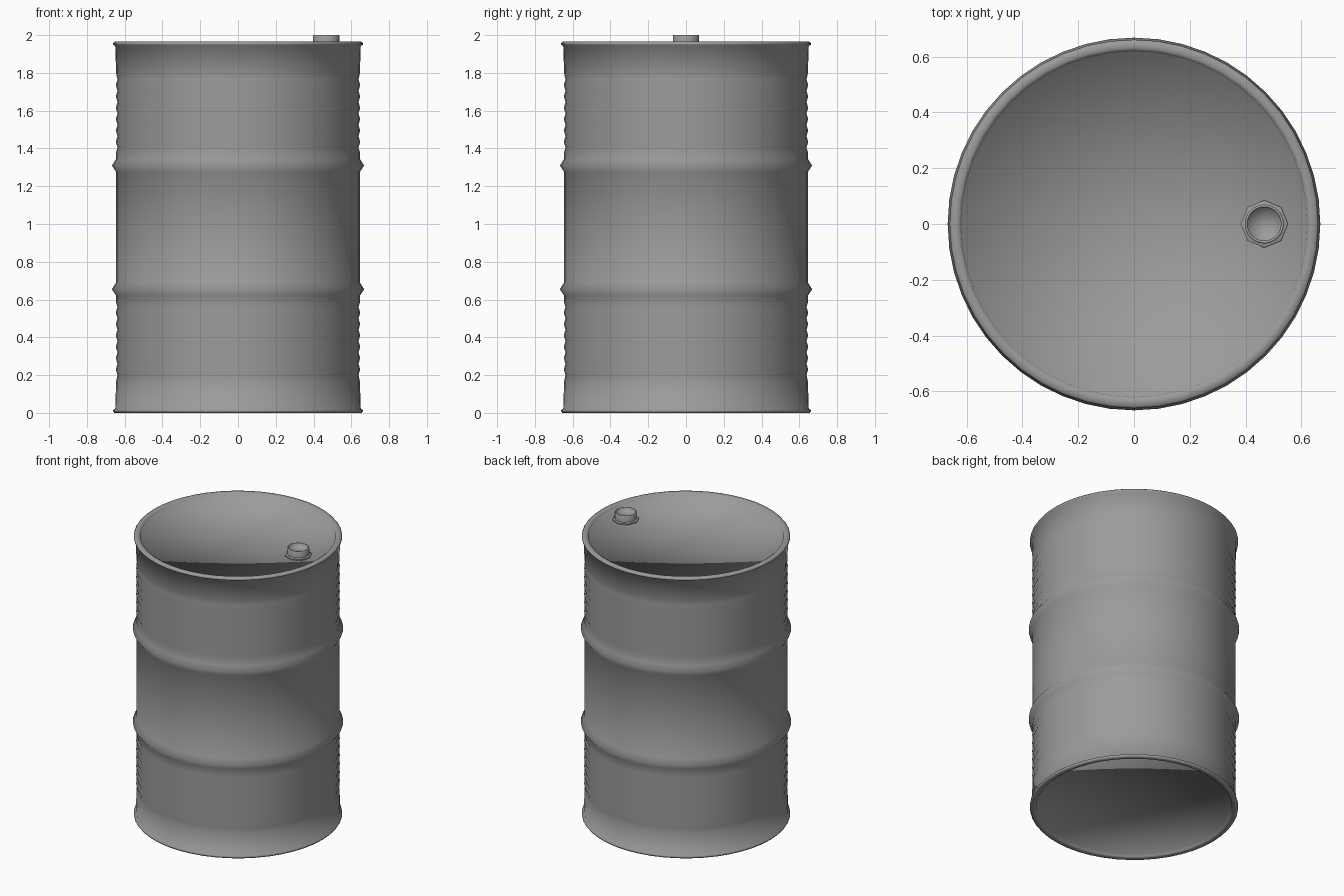
import bpy, bmesh, math

if "Cube" in bpy.data.objects:
    bpy.data.objects.remove(bpy.data.objects["Cube"])

# Dark grey paint
paint = bpy.data.materials.new("dark_grey")
paint.diffuse_color = (.33, .33, .33, 1)
paint.use_nodes = True
paint.node_tree.nodes["Principled BSDF"].inputs["Base Color"].default_value = paint.diffuse_color

def lathe(name, profile, segs, loc=(0, 0, 0), angle=None):
    """Revolve (radius, z) points about z; radius 0 ends become a fan."""
    bm = bmesh.new()
    rings = []
    for r, z in profile:
        if r == 0:
            rings.append([bm.verts.new((0, 0, z))] * segs)
        else:
            rings.append([bm.verts.new((r * math.cos(2 * math.pi * i / segs),
                                        r * math.sin(2 * math.pi * i / segs), z))
                          for i in range(segs)])
    for a, b in zip(rings, rings[1:]):
        for i in range(segs):
            j = (i + 1) % segs
            bm.faces.new(list(dict.fromkeys((a[i], a[j], b[j], b[i]))))
    bmesh.ops.recalc_face_normals(bm, faces=bm.faces[:])
    me = bpy.data.meshes.new(name)
    bm.to_mesh(me)
    bm.free()
    me.materials.append(paint)
    ob = bpy.data.objects.new(name, me)
    ob.location = loc
    bpy.context.collection.objects.link(ob)
    bpy.ops.object.select_all(action='DESELECT')
    ob.select_set(True)
    bpy.context.view_layer.objects.active = ob
    if angle is None:
        bpy.ops.object.shade_smooth()
    else:
        bpy.ops.object.shade_smooth_by_angle(angle=math.radians(angle))
    return ob

H = 1.965

# Lower half of the side: recessed base, rolled rim, corrugations, hoop
half = [(0, .022), (.617, .022), (.621, .006), (.632, 0), (.655, 0), (.661, .008),
        (.661, .016), (.650, .022), (.645, .17)]
for k in range(7):
    z = .20 + k * .06
    half += [(.638, z), (.647, z + .03)]
half += [(.645, .62), (.668, .655), (.645, .69)]

# Drum body, mirrored top to bottom
lathe("drum_body", half + [(r, H - z) for r, z in reversed(half)], 48)

# Filler bung on an octagonal flange
BX = .467
lathe("bung_flange", [(.085, 1.935), (.085, 1.951), (.072, 1.956), (0, 1.956)], 8, (BX, 0, 0), 30)
lathe("bung_cap", [(.07, 1.945), (.07, 1.996), (.067, 2.0), (.063, 2.0),
                   (.060, 1.996), (.060, 1.98), (0, 1.98)], 24, (BX, 0, 0))
